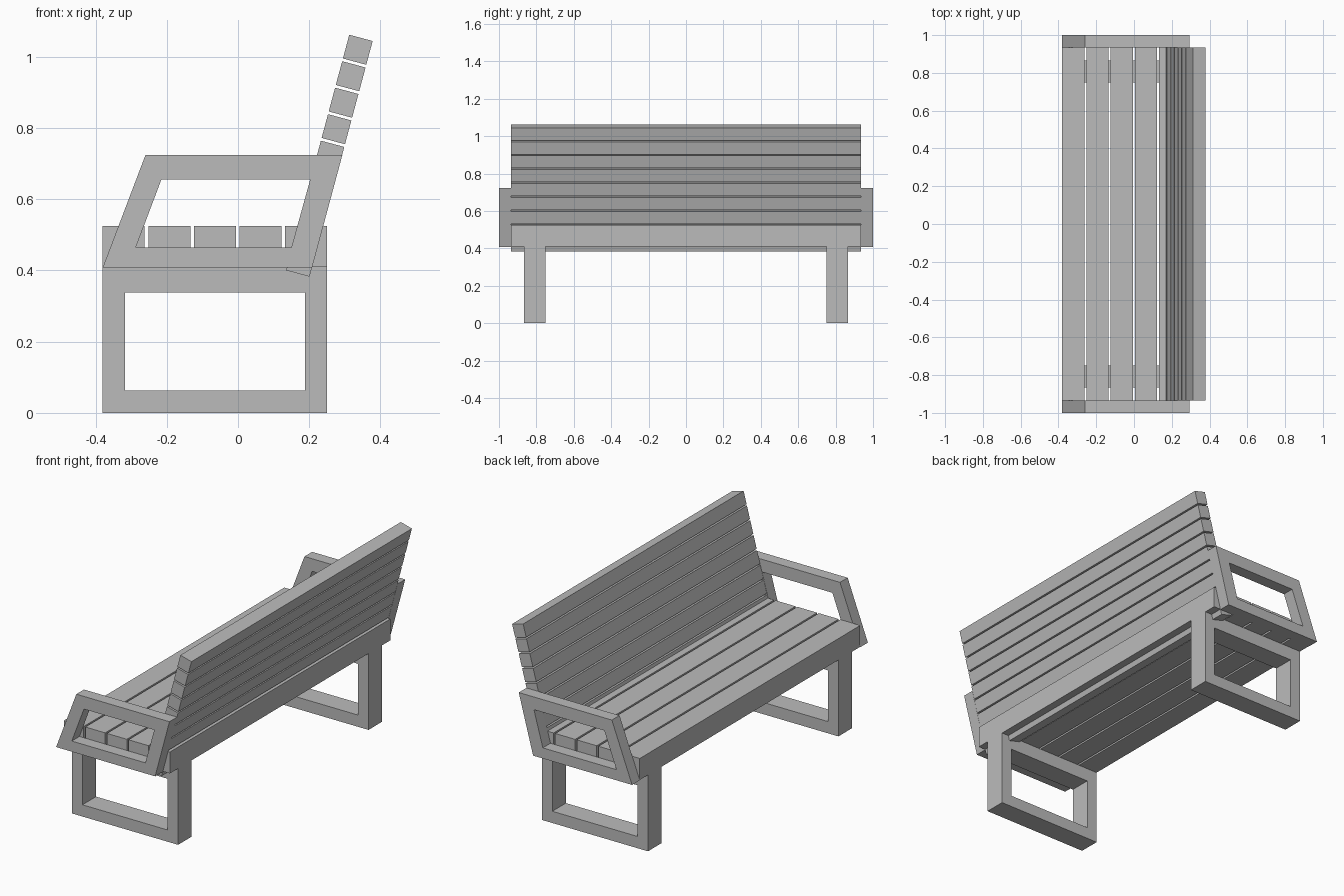
import bpy
import math
from mathutils import Vector

cube = bpy.data.objects.get("Cube")
if cube:
    bpy.data.objects.remove(cube, do_unlink=True)

GREY = (0.5, 0.5, 0.5, 1)
mat = bpy.data.materials.new("plain grey")
mat.use_nodes = True
mat.diffuse_color = GREY
mat.node_tree.nodes["Principled BSDF"].inputs["Base Color"].default_value = GREY


def finish(name, verts, faces):
    mesh = bpy.data.meshes.new(name)
    mesh.from_pydata(verts, [], faces)
    mesh.materials.append(mat)
    obj = bpy.data.objects.new(name, mesh)
    bpy.context.collection.objects.link(obj)
    return obj


def bar(name, profile, y0, y1):
    """Solid bar: a counter-clockwise x-z profile extruded along y."""
    n = len(profile)
    verts = [(x, y, z) for y in (y0, y1) for x, z in profile]
    faces = [tuple(range(n)), tuple(reversed(range(n, 2 * n)))]
    faces += [(i, i + n, (i + 1) % n + n, (i + 1) % n) for i in range(n)]
    return finish(name, verts, faces)


def frame(name, outer, inner, y0, y1):
    """Open frame between two matching x-z loops, extruded along y."""
    n = len(outer)
    verts = [(x, y, z) for y in (y0, y1) for loop in (outer, inner) for x, z in loop]
    faces = []
    for i in range(n):
        j = (i + 1) % n
        faces += [(i, j, j + n, i + n),
                  (i + 2 * n, i + 3 * n, j + 3 * n, j + 2 * n),
                  (i, i + 2 * n, j + 2 * n, j),
                  (i + n, j + n, j + 3 * n, i + 3 * n)]
    return finish(name, verts, faces)


def rect(x0, x1, z0, z1):
    return [(x0, z0), (x1, z0), (x1, z1), (x0, z1)]


HALF = 0.935        # half length of the slats
FRONT, BACK = -0.38, 0.25
SEAT_Z, SEAT_TOP = 0.41, 0.525

# Leg frames and armrest frames, one at each end
arm_outer = [(FRONT, 0.408), (0.208, 0.408), (0.293, 0.724), (-0.26, 0.724)]
arm_inner = [(-0.287, 0.465), (0.15, 0.465), (0.203, 0.656), (-0.215, 0.656)]
for side, s in (("right", -1), ("left", 1)):
    y0, y1 = sorted((s * 0.75, s * 0.865))
    frame(side + "_leg_frame", rect(FRONT, BACK, 0, SEAT_Z),
          rect(-0.318, 0.188, 0.063, 0.338), y0, y1)
    y0, y1 = sorted((s * HALF, s * 1.0))
    frame(side + "_armrest", arm_outer, arm_inner, y0, y1)

# Seat slats
WIDTH = 0.118
pitch = (BACK - FRONT - WIDTH) / 4
for i in range(5):
    x = FRONT + i * pitch
    bar(f"seat_slat_{i + 1}", rect(x, x + WIDTH, SEAT_Z, SEAT_TOP), -HALF, HALF)

# Leaning backrest slats, from the top down into the seat
lean = math.radians(15)
up = Vector((math.sin(lean), math.cos(lean)))
across = Vector((math.cos(lean), -math.sin(lean)))
for i in range(9):
    top = Vector((0.3125, 1.062)) - up * (0.077 * i)
    low = top - up * 0.069
    bar(f"back_slat_{i + 1}",
        [low, low + across * 0.068, top + across * 0.068, top], -HALF, HALF)
